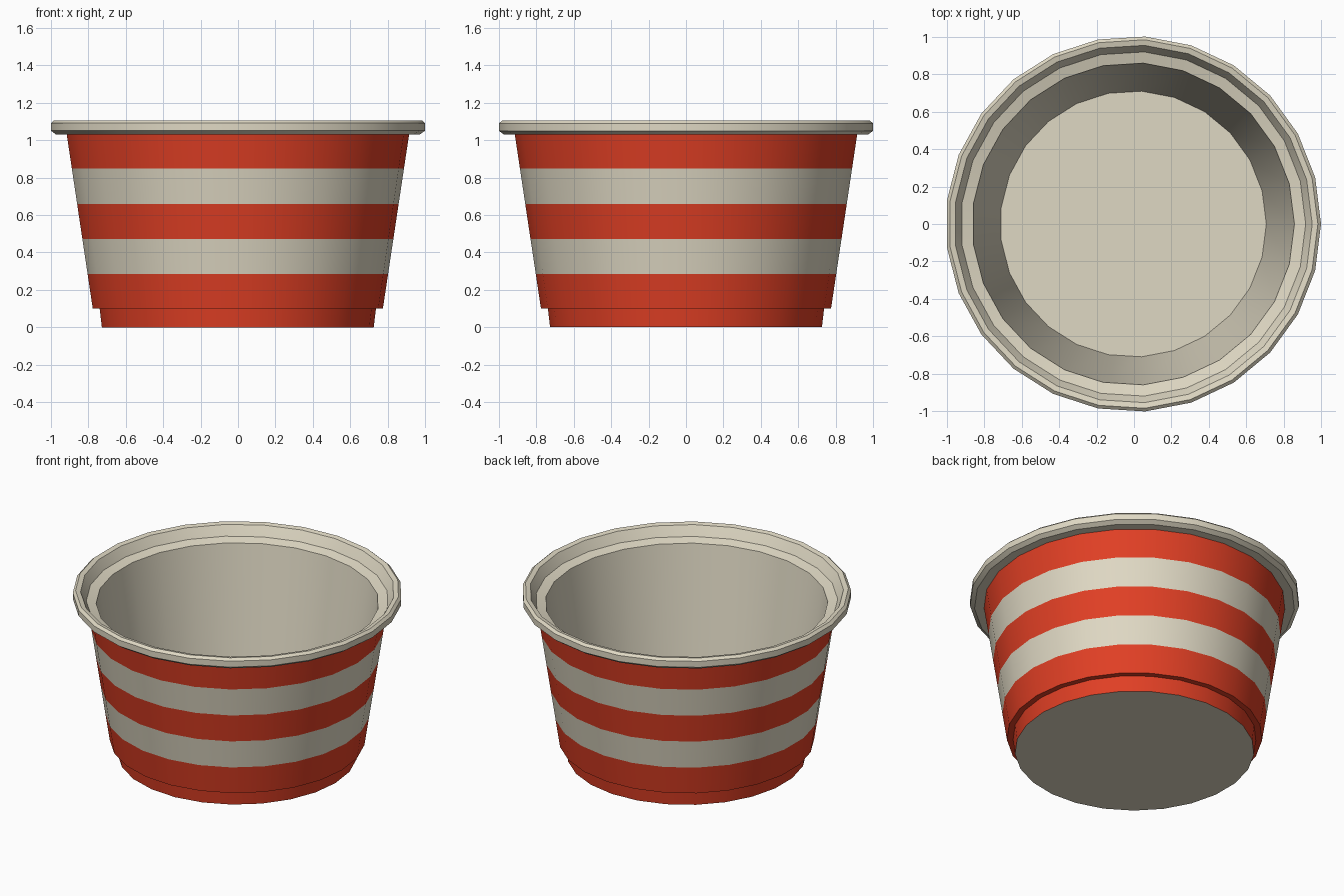
import bpy, bmesh, math

if "Cube" in bpy.data.objects:
    bpy.data.objects.remove(bpy.data.objects["Cube"])

SIDES = 25  # low-poly lathe, one corner pointing to +x


def material(name, rgb):
    m = bpy.data.materials.new(name)
    m.diffuse_color = (*rgb, 1.0)
    m.use_nodes = True
    m.node_tree.nodes["Principled BSDF"].inputs["Base Color"].default_value = m.diffuse_color
    return m


cream = material("cream", (0.74, 0.69, 0.55))
red = material("red", (0.75, 0.05, 0.018))


def lathe(name, profile, mats, rule=lambda z: 0):
    """Revolve (radius, z) points; a radius of 0 closes the shape."""
    bm = bmesh.new()
    rings = []
    for r, z in profile:
        if r == 0:
            rings.append([bm.verts.new((-0.004, 0, z))] * SIDES)
            continue
        rings.append([bm.verts.new((r * math.cos(a) - 0.004, r * math.sin(a), z))
                      for a in (2 * math.pi * i / SIDES for i in range(SIDES))])
    for low, high in zip(rings, rings[1:]):
        for i in range(SIDES):
            j = (i + 1) % SIDES
            corners = list(dict.fromkeys((low[i], low[j], high[j], high[i])))
            f = bm.faces.new(corners)
            f.material_index = rule(f.calc_center_median().z)
    me = bpy.data.meshes.new(name)
    bm.to_mesh(me)
    bm.free()
    for m in mats:
        me.materials.append(m)
    ob = bpy.data.objects.new(name, me)
    bpy.context.collection.objects.link(ob)
    bpy.ops.object.select_all(action='DESELECT')
    ob.select_set(True)
    bpy.context.view_layer.objects.active = ob
    bpy.ops.object.shade_smooth_by_angle(angle=math.radians(25))
    return ob


# Striped outer wall with a stepped foot; rings are cut at the stripe borders
stripes = [0.285, 0.473, 0.66, 0.848]


def wall_radius(z):
    return 0.777 + (z - 0.10) * (0.917 - 0.777) / 0.93


outer = [(0.728, 0), (0.74, 0.10)]
outer += [(wall_radius(z), z) for z in [0.10] + stripes + [1.03]]
lathe("striped_wall", outer, [red, cream],
      lambda z: sum(z > s for s in stripes) % 2)

# Underside disc
lathe("base", [(0, 0), (0.728, 0)], [cream])

# Rolled rim, inner ledge, inner wall and floor
lathe("rim_and_lining", [
    (0.917, 1.03), (0.975, 1.03), (1.002, 1.05), (1.002, 1.09), (0.985, 1.105),
    (0.955, 1.098), (0.928, 1.05), (0.92, 1.035), (0.86, 1.018),
    (0.71, 0.02), (0, 0.02)], [cream])
